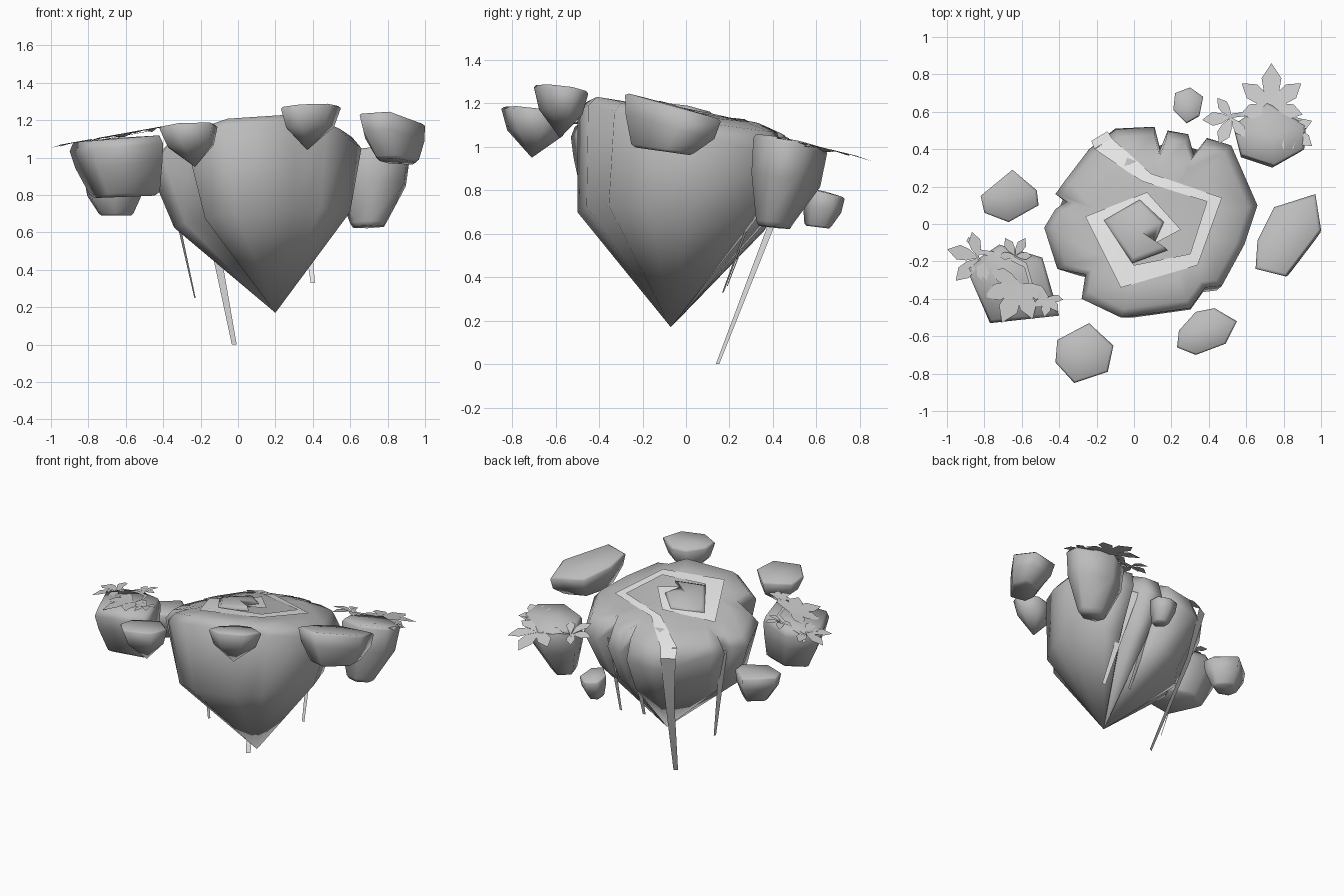
import bpy, bmesh, math
from mathutils import Vector

if "Cube" in bpy.data.objects:
    bpy.data.objects.remove(bpy.data.objects["Cube"], do_unlink=True)


def material(name, value):
    mat = bpy.data.materials.new(name)
    mat.use_nodes = True
    colour = (value, value, value, 1)
    mat.diffuse_color = colour
    mat.node_tree.nodes["Principled BSDF"].inputs["Base Color"].default_value = colour
    return mat


ROCK = material("rock grey", 0.5)
WATER = material("water pale grey", 0.8)
LEAF = material("flower grey", 0.6)


def finish(name, bm, mat, angle):
    """Turn a bmesh into a smoothly shaded object."""
    bmesh.ops.recalc_face_normals(bm, faces=bm.faces)
    mesh = bpy.data.meshes.new(name)
    bm.to_mesh(mesh)
    bm.free()
    mesh.materials.append(mat)
    obj = bpy.data.objects.new(name, mesh)
    bpy.context.collection.objects.link(obj)
    bpy.ops.object.select_all(action='DESELECT')
    obj.select_set(True)
    bpy.context.view_layer.objects.active = obj
    bpy.ops.object.shade_smooth_by_angle(angle=math.radians(angle))


def loft(name, rings, top, tip=None):
    """Bridge equal rings under a top point; end in a tip or a flat cap."""
    bm = bmesh.new()
    loops = [[bm.verts.new(p) for p in ring] for ring in rings]
    n = len(loops[0])
    for a, b in zip(loops, loops[1:]):
        for i in range(n):
            j = (i + 1) % n
            bm.faces.new((a[i], a[j], b[j], b[i]))
    for loop, point in ((loops[0], top), (loops[-1], tip)):
        if point is None:
            bm.faces.new(loop)
        else:
            v = bm.verts.new(point)
            for i in range(n):
                bm.faces.new((loop[i], loop[(i + 1) % n], v))
    finish(name, bm, ROCK, 100)


def strip(name, left, right, mat):
    """Thin sheet between two matching edges, turned to face up."""
    bm = bmesh.new()
    a = [bm.verts.new(p) for p in left]
    b = [bm.verts.new(p) for p in right]
    for i in range(len(a) - 1):
        bm.faces.new((b[i], b[i + 1], a[i + 1], a[i]))
    finish(name, bm, mat, 30)


def ground(x, y, lift=0):
    drop = 0.32 * (x - 0.25) ** 2 + 0.3 * max(0, y - 0.33)
    return Vector((x, y, 1.165 - 0.16 * y - drop + lift))


# Main island: tilted top, rounded rim sagging at the back, steep wall, low point
outline = [(-.10, .51), (.11, .52), (.14, .40), (.18, .50), (.29, .48), (.32, .37),
           (.39, .46), (.52, .42), (.66, .10), (.59, -.11), (.47, -.33), (.38, -.34),
           (.30, -.45), (-.07, -.50), (-.28, -.40), (-.26, -.27), (-.41, -.24),
           (-.48, -.02), (-.42, .08), (-.36, .12), (-.42, .16), (-.37, .23), (-.24, .40)]


def island_ring(scale, lift, sag=0):
    return [ground(0.1 + (x - 0.1) * scale, y * scale, lift - sag * max(0, y - .2))
            for x, y in outline]


def wall_foot(x, y):
    x, y = x * 0.825 + 0.055, y * 0.85 - 0.075
    return Vector((x, y, 0.65 + 0.1 * x - 0.1 * y))


rings = [island_ring(.35, 0), island_ring(.65, 0), island_ring(.91, 0),
         island_ring(1, -.045, .22)]
rings.append([wall_foot(x, y) for x, y in outline])
loft("island", rings, ground(0.1, 0), (0.2, -0.07, 0.17))

# Raised knoll in the middle of the spiral
knoll = [(-.16, .02), (.03, .13), (.16, .01), (.11, -.10), (.18, -.14), (-.01, -.21)]
loft("knoll", [[ground(0.02 + (x - 0.02) * s, y * s, l) for x, y in knoll]
               for s, l in ((.85, .03), (1, .015), (1, -.03))], ground(.02, -.03, .035))

# Spiral river
outer = [(-.12, .46), (.09, .27), (.47, .14), (.34, -.22), (-.07, -.34),
         (-.26, .04), (.07, .17), (.25, -.03), (.10, -.11)]
inner = [(-.21, .40), (.04, .23), (.39, .12), (.30, -.16), (.0, -.22),
         (-.16, .02), (.03, .13), (.16, .01), (.11, -.08)]
strip("river", [ground(*p, .014) for p in outer], [ground(*p, .014) for p in inner], WATER)


# Waterfalls: tapering ribbons from the rim to a hanging end
def waterfall(name, path, across):
    side = Vector(across).normalized()
    strip(name, [Vector(p) - side * w for p, w in path],
          [Vector(p) + side * w for p, w in path], WATER)


waterfall("main_waterfall", [(ground(-.165, .43, .014), .055), ((-.185, .47, .97), .05),
                             ((-.14, .385, .62), .03), ((-.02, .145, 0), .015)], (1, .6, 0))
waterfall("left_waterfall", [((-.385, .12, .95), .03), ((-.23, 0, .25), .009)], (.4, 1, 0))
waterfall("back_waterfall_middle", [((.14, .42, .96), .03), ((.2, .19, .36), .01)], (1, .2, 0))
waterfall("back_waterfall_side", [((.33, .40, .95), .03), ((.4, .17, .33), .012)], (1, -.3, 0))


# Floating rocks: bevelled top, then a flat or pointed underside
def floating_rock(name, points, z_top, z_low, foot, foot_scale=0, slope=(0, 0), drop=.05):
    c = Vector((sum(p[0] for p in points), sum(p[1] for p in points))) / len(points)

    def ring(scale, z, centre=c, tilt=1):
        out = []
        for p in points:
            d = (Vector(p) - c) * scale
            out.append((centre.x + d.x, centre.y + d.y,
                        z + tilt * (d.x * slope[0] + d.y * slope[1])))
        return out

    height = z_top - z_low
    belly = c.lerp(Vector(foot), 0.3)
    rings = [ring(.92, z_top), ring(1, z_top - drop * height)]
    tip = None
    if foot_scale:
        rings.append(ring(.93, z_top - .45 * height, belly))
        rings.append(ring(foot_scale, z_low + .06 * height, Vector(foot), .5))
        rings.append(ring(foot_scale * .85, z_low, Vector(foot), .5))
    else:
        rings.append(ring(.8, z_top - .48 * height, belly))
        tip = (foot[0], foot[1], z_low)
    loft(name, rings, (c.x, c.y, z_top + .005), tip)


floating_rock("small_back_rock", [(.22, .70), (.30, .73), (.37, .68), (.35, .58),
              (.28, .54), (.21, .61)], .79, .63, (.29, .61), .65, (0, -.25))
floating_rock("left_rock", [(-.65, .29), (-.52, .18), (-.51, .10), (-.67, .01),
              (-.80, .06), (-.82, .15)], .88, .69, (-.65, .14), .6)
floating_rock("left_flower_rock", [(-.90, -.23), (-.72, -.11), (-.49, -.18),
              (-.40, -.49), (-.77, -.53)], 1.1, .79, (-.61, -.32), .75, (.08, 0), .15)
floating_rock("front_left_rock", [(-.41, -.62), (-.24, -.53), (-.11, -.65), (-.14, -.79),
              (-.32, -.85), (-.42, -.74)], 1.17, .95, (-.23, -.71), 0, (.06, -.12))
floating_rock("front_right_rock", [(.24, -.57), (.33, -.47), (.43, -.45), (.55, -.52),
              (.49, -.64), (.33, -.70), (.23, -.66)], 1.27, 1.04, (.37, -.58), 0, (.08, -.15))
floating_rock("right_rock", [(.97, .16), (1, -.03), (.81, -.28), (.65, -.24),
              (.66, -.09), (.75, .09)], 1.19, .98, (.84, -.11), .66, (0, -.28))
floating_rock("back_flower_rock", [(.53, .53), (.71, .65), (.92, .53), (.91, .40),
              (.75, .31), (.57, .37)], 1.03, .63, (.70, .40), .5, (.05, -.2))


# Flowers and vines lying on the two larger rocks
def left_height(x, y):
    return 1.06 + 0.18 * (x + 0.95)


def back_height(x, y):
    return 1.05 - 0.24 * (y - 0.37)


def flower(name, x, y, heading, size, height, petals=4, spread=180):
    bm = bmesh.new()
    base = bm.verts.new((x, y, height(x, y) - .012))
    for k in range(petals):
        turn = math.radians(heading + spread * (k / (petals - 1) - 0.5))
        reach = size * (1 - 0.25 * abs(2 * k / (petals - 1) - 1))
        along = Vector((math.cos(turn), math.sin(turn)))
        across = Vector((-along.y, along.x))
        verts = [base]
        for f, w in ((.35, -.18), (.65, -.23), (1, 0), (.65, .23), (.35, .18)):
            p = Vector((x, y)) + (along * f + across * w) * reach
            verts.append(bm.verts.new((p.x, p.y, height(p.x, p.y) + .04 * f * (1 - f))))
        bm.faces.new(verts)
    finish(name, bm, LEAF, 60)


def vine(name, points, height):
    pts = [Vector((x, y, height(x, y) - .004)) for x, y in points]
    shift = Vector((.006, .012, 0))
    strip(name, [p + shift for p in pts], [p - shift for p in pts], LEAF)


vine("left_vine", [(-.89, -.08), (-.82, -.15), (-.68, -.17), (-.58, -.22),
                   (-.54, -.36), (-.47, -.42)], left_height)
flower("left_flower_outer", -.83, -.18, 195, .19, left_height)
flower("left_flower_back", -.635, -.17, 90, .12, left_height)
flower("left_flower_front", -.61, -.32, 245, .23, left_height, 5)
flower("left_flower_inner", -.46, -.39, 260, .11, left_height, 5)

vine("back_vine", [(.43, .56), (.53, .58), (.70, .60), (.82, .57), (.93, .54)], back_height)
flower("back_flower_large", .735, .63, 90, .23, back_height, 5, 210)
flower("back_flower_side", .52, .57, 215, .17, back_height)
flower("back_flower_front", .84, .51, 290, .16, back_height)
